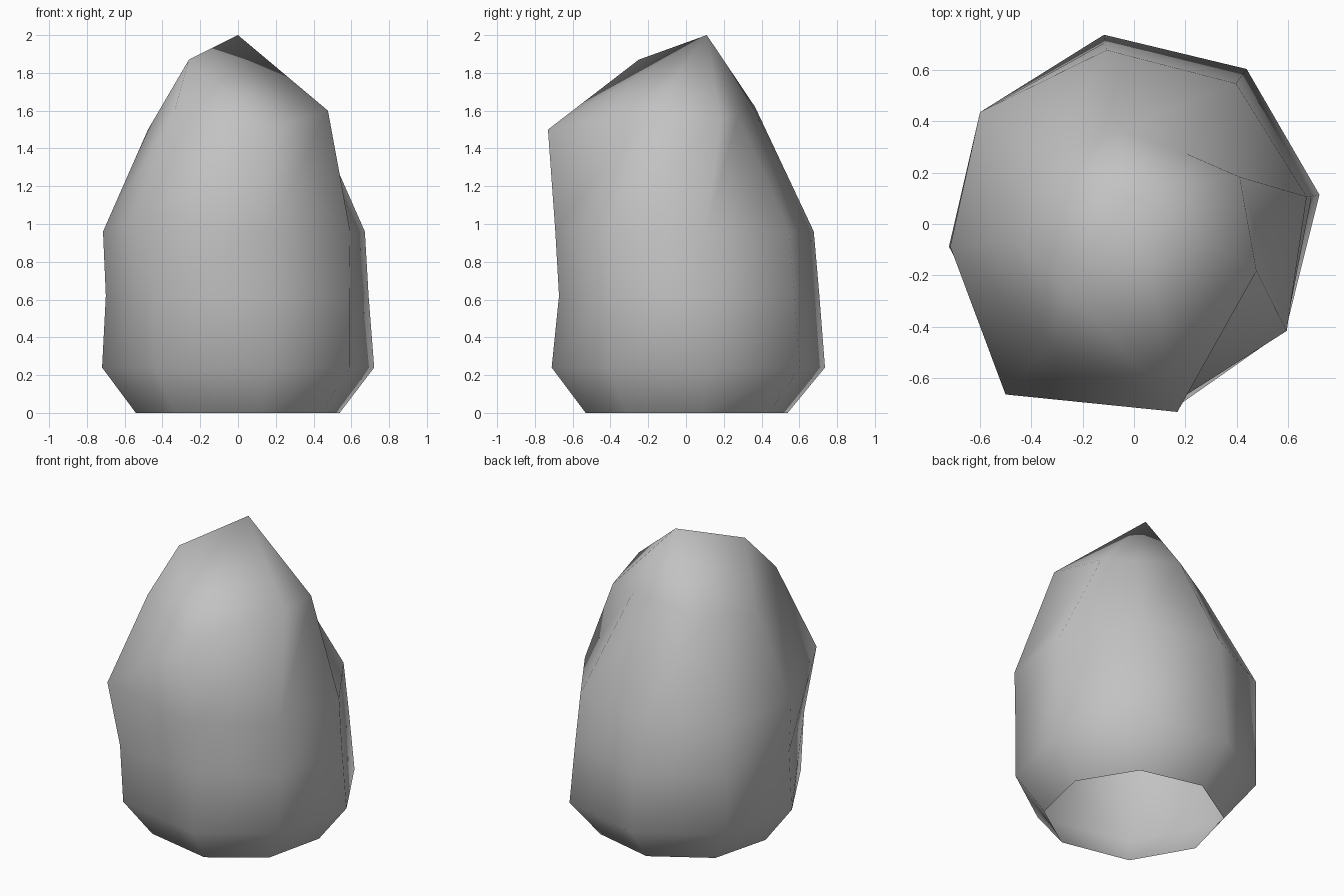
import bpy
import bmesh
from math import radians, cos, sin

default_cube = bpy.data.objects.get("Cube")
if default_cube:
    bpy.data.objects.remove(default_cube, do_unlink=True)

# Plain grey stone
stone = bpy.data.materials.new("stone_grey")
stone.use_nodes = True
grey = (0.54, 0.54, 0.54, 1.0)
stone.diffuse_color = grey
shader = next(n for n in stone.node_tree.nodes if n.type == 'BSDF_PRINCIPLED')
shader.inputs["Base Color"].default_value = grey
shader.inputs["Roughness"].default_value = 0.9

# Compass directions, in degrees, of the eight ridges on the body and at the shoulder
body_ridges = (9, 54, 99, 144, 187, 233, 283, 325)
shoulder_ridges = (24, 54, 99, 144, 187, 235, 283, 339)


def add_ring(bm, ridges, radii, heights):
    """One irregular eight-sided loop around the stone."""
    return [bm.verts.new((r * cos(radians(a)), r * sin(radians(a)), z))
            for a, r, z in zip(ridges, radii, heights)]


bm = bmesh.new()

# Loops from the foot to the shoulder, with a slight waist at the front
foot = add_ring(bm, body_ridges, [0.545] * 8, [0] * 8)
skirt = add_ring(bm, body_ridges,
                 [.73, .745, .745, .74, .725, .73, .73, .72], [.24] * 8)
waist = add_ring(bm, body_ridges,
                 [.70, .71, .715, .74, .705, .75, .69, .72], [.62] * 8)
belly = add_ring(bm, body_ridges,
                 [.68, .675, .685, .74, .72, .83, .71, .725],
                 [.96, .96, .96, .96, .96, 1.05, .96, .96])
shoulder = add_ring(bm, shoulder_ridges,
                    [.45, .34, .37, .42, .48, .58, .75, .51],
                    [1.55, 1.58, 1.62, 1.55, 1.5, 1.61, 1.5, 1.6])

# Side walls
rings = [foot, skirt, waist, belly, shoulder]
for low, high in zip(rings, rings[1:]):
    for i in range(len(low)):
        j = (i + 1) % len(low)
        bm.faces.new((low[i], low[j], high[j], high[i]))

# Peak with a smaller knuckle on its front slope
peak = bm.verts.new((0, 0.11, 2))
knuckle = bm.verts.new((-0.26, -0.25, 1.87))
knuckle_sides = (4, 5)
for i in range(len(shoulder)):
    j = (i + 1) % len(shoulder)
    top = knuckle if i in knuckle_sides else peak
    bm.faces.new((shoulder[i], shoulder[j], top))
left_side, right_side = shoulder[4], shoulder[6]
bm.faces.new((left_side, knuckle, peak))
bm.faces.new((knuckle, right_side, peak))

# Smooth skin, open underneath
for face in bm.faces:
    face.smooth = True

mesh = bpy.data.meshes.new("boulder")
bm.to_mesh(mesh)
bm.free()
mesh.materials.append(stone)
boulder = bpy.data.objects.new("boulder", mesh)
bpy.context.collection.objects.link(boulder)
